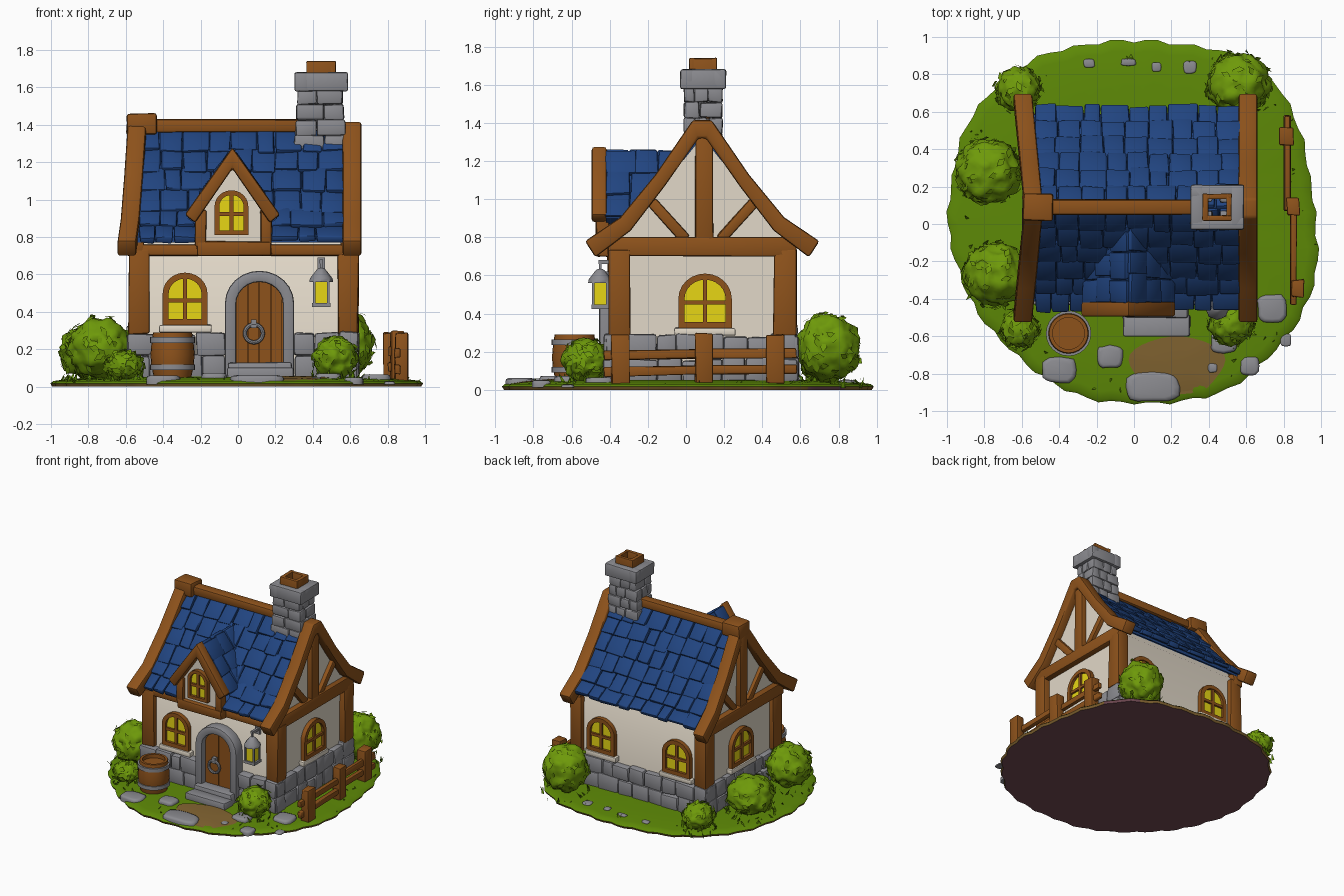
import bpy, bmesh, math, random
from mathutils import Vector, Matrix, noise

if "Cube" in bpy.data.objects:
    bpy.data.objects.remove(bpy.data.objects["Cube"])

random.seed(7)
U = random.uniform

def mat(name, *c):
    m = bpy.data.materials.new(name)
    m.diffuse_color = (*c, 1)
    m.use_nodes = True
    m.node_tree.nodes["Principled BSDF"].inputs["Base Color"].default_value = m.diffuse_color
    return m

WOOD = mat("wood brown", .27, .085, .011)
BLUE = mat("roof blue", .015, .058, .215)
CREAM = mat("plaster cream", .76, .69, .58)
STONE = mat("stone grey", .26, .26, .28)
GLOW = mat("window yellow", .88, .74, .008)
GRASS = mat("grass green", .11, .25, .002)
LEAF = mat("leaf green", .155, .32, .003)
DIRT = mat("dirt tan", .22, .125, .03)
BASE = mat("underside plum", .17, .07, .088)

# ---- helpers ----
def finish(bm, name, *mats, bevel=0, rule=None, angle=40):
    bmesh.ops.recalc_face_normals(bm, faces=bm.faces)
    if bevel:
        es = [e for e in bm.edges if len(e.link_faces) == 2 and e.calc_face_angle() > .5]
        bmesh.ops.bevel(bm, geom=es, offset=bevel, segments=2, profile=.5, affect='EDGES', clamp_overlap=True)
    bm.normal_update()
    for f in bm.faces:
        f.smooth = True
        if rule:
            f.material_index = rule(f)
    me = bpy.data.meshes.new(name)
    bm.to_mesh(me)
    bm.free()
    me.set_sharp_from_angle(angle=math.radians(angle))
    for m in mats:
        me.materials.append(m)
    ob = bpy.data.objects.new(name, me)
    bpy.context.collection.objects.link(ob)

def box(bm, M, size, jit=0):
    for v in bmesh.ops.create_cube(bm, size=1, matrix=M @ Matrix.Diagonal((*size, 1)))['verts']:
        v.co += Vector((U(-jit, jit), U(-jit, jit), U(-jit, jit)))

def span(bm, x0, x1, y0, y1, z0, z1, jit=0, M=Matrix()):
    box(bm, M @ Matrix.Translation(((x0+x1)/2, (y0+y1)/2, (z0+z1)/2)), (x1-x0, y1-y0, z1-z0), jit)

def frame(loc, x, y):
    x = Vector(x).normalized()
    z = x.cross(Vector(y)).normalized()
    M = Matrix((x, z.cross(x), z)).transposed().to_4x4()
    M.translation = loc
    return M

def beam(bm, p, q, w, h, side=(1, 0, 0), jit=.004):
    p, q = Vector(p), Vector(q)
    box(bm, frame((p+q)/2, side, q-p), (w, (q-p).length, h), jit)

def loft(bm, rings, closed=False, M=Matrix()):
    R = [[bm.verts.new(M @ Vector(p)) for p in r] for r in rings]
    n = len(R[0])
    for a, b in zip(R, R[1:] + (R[:1] if closed else [])):
        for i in range(n):
            bm.faces.new((a[i], a[(i+1) % n], b[(i+1) % n], b[i]))
    if not closed:
        bm.faces.new(R[0])
        bm.faces.new(R[-1])

def circle(r, z, cx=0, cy=0, n=24):
    return [(cx + r*math.cos(2*math.pi*i/n), cy + r*math.sin(2*math.pi*i/n), z) for i in range(n)]

def arch(w, h, z0=0, n=12):
    rise = w*.47
    arc = [(-w/2*math.cos(math.pi*i/n), z0 + h - rise + rise*math.sin(math.pi*i/n)) for i in range(n+1)]
    return [(-w/2, z0)] + arc + [(w/2, z0)]

def cuts(a, b, step):
    n = max(1, round((b-a)/step))
    e = [a + (b-a)*(i + (U(-.2, .2) if 0 < i < n else 0))/n for i in range(n+1)]
    return list(zip(e, e[1:]))

def lerp(tab, t):
    for (a, u), (b, v) in zip(tab, tab[1:]):
        if t <= b:
            return u + (v-u)*(t-a)/(b-a)
    return tab[-1][1]

new = bmesh.new

# ---- ground ----
RAD = [.97, .97, 1.02, 1.07, 1.05, .99, .98, .99, 1.03, 1.04, 1.04, 1.0, .995, .97, .96, .94, .95, .965, .955, .98, 1.02, 1.01, 1.02, 1.01]
def radius(a):
    t = (a/math.radians(15)) % 24
    i = int(t)
    return RAD[i] + (RAD[(i+1) % 24]-RAD[i])*(t-i)
HEIGHT = [(0, .06), (.75, .05), (.94, .035), (1, .015)]
def ground(x, y):
    return lerp(HEIGHT, math.hypot(x, y)/radius(math.atan2(y, x)))
bm = new()
angs = [2*math.pi*i/96 for i in range(96)]
loft(bm, [[(k*(radius(a) + .010*math.sin(a*31))*math.cos(a), k*(radius(a) + .010*math.sin(a*31))*math.sin(a), z) for a in angs]
          for k, z in ((.99, 0), (1, .018), (.985, .03), (.94, .037), (.75, .05), (.3, .06))])
finish(bm, "ground", GRASS, DIRT, BASE, rule=lambda f: 2 if f.normal.z < -.5 else 1 if f.calc_center_median().z < .012 else 0)
bm = new()
patch = [[(.23 + k*.25*math.cos(a)*(1+.1*math.sin(3*a)), -.76 + k*.16*math.sin(a)) for a in angs[::3]] for k in (1, .6, .2)]
loft(bm, [[(x, y, ground(x, y) + .006) for x, y in r] for r in patch])
finish(bm, "dirt_path", DIRT)
bm = new()
# rounded, flattened stones: superellipse rings
for x, y, w, d in ((-.4, -.78, .19, .14), (-.13, -.71, .14, .12), (.1, -.87, .29, .16), (.48, -.63, .14, .12), (.62, -.76, .1, .1),
                   (.74, -.45, .16, .15), (.81, -.62, .06, .07), (.42, -.77, .05, .05), (-.24, .86, .06, .05), (-.03, .865, .08, .04),
                   (.12, .84, .05, .05), (.3, .84, .07, .07)):
    g, h = ground(x, y), .024 if w > .09 else .012
    sq = lambda t: math.copysign(abs(t)**.6, t)
    wob = [U(.93, 1.06) for a in angs[::6]]
    loft(bm, [[(x + k*m*w/2*sq(math.cos(a)), y + k*m*d/2*sq(math.sin(a)), z) for a, m in zip(angs[::6], wob)]
              for k, z in ((1, .012), (1, g+h*.3), (.93, g+h*.8), (.75, g+h))])
finish(bm, "ground_stones", STONE, angle=60)

# ---- walls ----
CY = .085
bm = new()
loft(bm, [[(x, -.37, .04), (x, .54, .04), (x, .54, .76), (x, CY, 1.33), (x, -.37, .76)] for x in (-.55, .595)])
loft(bm, [[(-.2, y, .72), (.14, y, .72), (.14, y, .95), (-.03, y, 1.2), (-.2, y, .95)] for y in (-.44, 0)])
finish(bm, "plaster_walls", CREAM)

# ---- foundation stones, door arch and step ----
bm = new()
for z0, z1 in ((.04, .165), (.165, .285)):
    for a, b in cuts(-.59, -.07, .13) + cuts(.3, .64, .12):
        span(bm, a, b, -.43, -.33, z0, z1 + U(-.01, .01), .006)
    for a, b in cuts(-.59, .64, .13):
        span(bm, a, b, .5, .59, z0, z1 + U(-.01, .01), .006)
    for a, b in cuts(-.42, .58, .13):
        span(bm, -.59, -.5, a, b, z0, z1 + U(-.01, .01), .006)
        span(bm, .55, .645, a, b, z0, z1 + U(-.01, .01), .006)
finish(bm, "foundation_stones", STONE, bevel=.014)
bm = new()
D = Matrix.Translation((.115, 0, 0))
loft(bm, [[(a, -.36, b), (a, -.455, b), (c, -.455, d), (c, -.36, d)]
          for (a, b), (c, d) in zip(arch(.37, .57, .05), arch(.25, .51, .05))], M=D)
span(bm, -.06, .3, -.6, -.49, .03, .10, .005)
span(bm, -.05, .29, -.5, -.38, .03, .13, .005)
finish(bm, "door_arch_and_steps", STONE, bevel=.012)
bm = new()
loft(bm, [[(x, y, z) for x, z in arch(.26, .45, .12)] for y in (-.36, -.4)], M=D)
for i in range(4):
    u, v = -.122 + i*.061, -.064 + i*.061
    top = lambda x: .45 + .115*math.sqrt(max(0, 1-(x/.127)**2))
    loft(bm, [[(u, y, .125), (v, y, .125), (v, y, top(v)), ((u+v)/2, y, top((u+v)/2)), (u, y, top(u))] for y in (-.39, -.41)], M=D)
finish(bm, "door", WOOD)
bm = new()
loft(bm, [[((.048 + .011*math.cos(t))*math.cos(a), -.43 + .011*math.sin(t), .285 + (.048 + .011*math.cos(t))*math.sin(a))
           for t in angs[::12]] for a in angs[::4]], True, M=Matrix.Translation((.085, 0, 0)))
span(bm, .07, .1, -.44, -.41, .315, .36)
finish(bm, "door_ring", STONE)

# ---- windows ----
frames, panes, sills = new(), new(), new()
def window(x, y, z, w, h, turn, sill=True):
    M = Matrix.Translation((x, y, z)) @ Matrix.Rotation(math.radians(turn), 4, 'Z')
    t = .032 if w > .2 else .025
    loft(frames, [[(a, .01, b), (a, -.035, b), (c, -.035, d), (c, .01, d)]
                  for (a, b), (c, d) in zip(arch(w, h), arch(w-2*t, h-2*t, t))], True, M)
    span(frames, -.011, .011, -.03, 0, t/2, h-t/2, M=M)
    span(frames, -w/2+t/2, w/2-t/2, -.03, 0, h*.47-.011, h*.47+.011, M=M)
    loft(panes, [[(a, d, b) for a, b in arch(w-t, h-t, t/2)] for d in (-.006, -.014)], M=M)
    if sill:
        span(sills, -w/2-.02, w/2+.02, -.045, .01, -.04, 0, .003, M)
window(-.283, -.37, .33, .24, .28, 0)
window(.595, .1, .325, .28, .285, 90)
window(-.55, .1, .325, .28, .285, -90)
for x in (.37, -.31):
    window(x, .54, .33, .25, .28, 180)
window(-.035, -.44, .81, .18, .24, 0, False)
finish(frames, "window_frames", WOOD)
finish(panes, "window_panes", GLOW)
finish(sills, "window_sills", CREAM, bevel=.008)

# ---- timber frame ----
bm = new()
for x in (-.53, .59):
    for y in (-.35, .52):
        span(bm, x-.053, x+.053, y-.06, y+.06, .28, .74, .006)
for x in (-.55, .595):
    beam(bm, (x, -.41, .75), (x, .58, .75), .09, .1)
    beam(bm, (x, .093, .78), (x, .093, 1.36), .08, .095)
    beam(bm, (x, .0, .79), (x, -.18, .99), .06, .055)
    beam(bm, (x, .18, .79), (x, .36, .99), .06, .055)
span(bm, -.56, .6, -.41, -.35, .70, .76)
span(bm, -.22, .18, -.475, -.40, .70, .775, .004)
for x in (-.2, .15):
    span(bm, x-.03, x+.03, -.47, -.40, .75, .95, .004)
finish(bm, "timber_frame", WOOD, bevel=.012)

# ---- roof timbers: barge boards, ridge, dormer gable ----
bm = new()
HALF = [(.615, .78, .56, .695), (.43, .905, .375, .835), (.245, 1.13, .195, 1.07)]
PATH = [(-a, b, -c, d) for a, b, c, d in HALF] + [(-.05, 1.415, -.02, 1.32), (.05, 1.415, .02, 1.32)] + HALF[::-1]
for apex, eave in ((-.535, -.595), (.61, .61)):
    rings = []
    for a, b, c, d in PATH:
        x = apex + (eave-apex)*abs(a)/.615
        rings.append([(x-.05, CY+a, b), (x+.05, CY+a, b), (x+.05, CY+c, d), (x-.05, CY+c, d)])
    loft(bm, rings)
span(bm, -.55, .34, .05, .13, 1.36, 1.43, .004)
span(bm, -.595, -.43, .02, .165, 1.35, 1.46, .006)
loft(bm, [[(-.03, y, 1.28), (.225, y, .92), (.17, y, .875), (-.03, y, 1.165), (-.23, y, .875), (-.285, y, .92)] for y in (-.495, -.415)])
finish(bm, "roof_timbers", WOOD, bevel=.014)

# ---- roof tiles ----
ROOF = [(0, 1.365), (.22, 1.10), (.40, .875), (.56, .755)]
bm = new()
for s in (-1, 1):
    loft(bm, [[(x, CY+s*d, lerp(ROOF, d)+o) for d, o in ((0, 0), (.22, 0), (.4, 0), (.5, 0), (.5, -.03), (.4, -.04), (.22, -.05), (0, -.06))] for x in (-.55, .58)])
loft(bm, [[(-.03, y, 1.25), (.21, y, .9), (.17, y, .87), (-.03, y, 1.17), (-.23, y, .87), (-.27, y, .9)] for y in (-.42, 0)])
finish(bm, "roof_deck", BLUE)
bm = new()
def tile(p, q, along, w):
    box(bm, frame((p+q)/2, along, q-p), (w-.004, (q-p).length, .034+U(-.006, .008)), .006)
for s in (-1, 1):
    for i in range(6):
        d0 = i*.087
        runs = cuts(-.53, -.225, .12) + cuts(.175, .57, .12) if s < 0 and i > 3 else cuts(-.53, .57, .122)
        for a, b in runs:
            d1 = d0 + .112 + U(-.01, .008)
            tile(Vector(((a+b)/2, CY+s*d0, lerp(ROOF, d0))), Vector(((a+b)/2, CY+s*d1, lerp(ROOF, d1)+.022)), (1, 0, 0), b-a)
    for i in range(3):
        for a, b in cuts(-.425, 0, .13):
            t0, t1 = i*.31, i*.31 + .37
            tile(Vector((-.03+s*.24*t0, (a+b)/2, 1.25-.36*t0)), Vector((-.03+s*.24*t1, (a+b)/2, 1.265-.36*t1)), (0, 1, 0), b-a)
finish(bm, "roof_tiles", BLUE, bevel=.011)

# ---- chimney (hollow, so the roof shows inside) ----
bm = new()
for i in range(4):
    r, z, s = .138-.006*i, 1.26+.083*i, (-1)**i
    for x0, x1, y0, y1 in ((-r, .02, -.01, .045), (.02, r, -.01, .07), (.06, r, .07, .19), (-.02, .06, .135, .19), (-r, -.02, .115, .19), (-r, -.06, .045, .115)):
        x0, x1 = sorted((s*x0, s*x1))
        span(bm, .44+x0, .44+x1, y0, y1, z, z+.083, .005)
def square_ring(b, hx, hy, t, z0, z1):
    for s in (-1, 1):
        span(b, .445-hx, .445+hx, *sorted((.09+s*hy, .09+s*(hy-t))), z0, z1, .003)
        span(b, *sorted((.445+s*hx, .445+s*(hx-t))), .09-hy, .09+hy, z0, z1, .003)
square_ring(bm, .142, .12, .07, 1.58, 1.68)
finish(bm, "chimney", STONE, bevel=.011)
bm = new()
square_ring(bm, .078, .072, .028, 1.6, 1.74)
finish(bm, "chimney_pot", WOOD, bevel=.006)

# ---- barrel ----
bm = new()
B = (-.35, -.585)
loft(bm, [circle(r, z, *B) for r, z in ((.1, .05), (.113, .11), (.118, .17), (.113, .23), (.104, .29), (.085, .29), (.085, .26))])
finish(bm, "barrel", WOOD)
bm = new()
for z in (.09, .235):
    loft(bm, [circle(r, h, *B) for r, h in ((.1, z), (.121, z), (.121, z+.03), (.1, z+.03))], True)
finish(bm, "barrel_bands", STONE)

# ---- lantern ----
bm = new()
span(bm, .41, .48, -.485, -.415, .445, .56)
finish(bm, "lantern_glass", GLOW)
bm = new()
L = (.445, -.45)
span(bm, .395, .495, -.495, -.405, .425, .447)
loft(bm, [circle(r, z, *L, 8) for r, z in ((.064, .56), (.06, .58), (.025, .625), (.012, .635))])
for x in (.408, .482):
    for y in (-.487, -.413):
        span(bm, x-.007, x+.007, y-.007, y+.007, .44, .57)
span(bm, .435, .455, -.46, -.36, .66, .68)
span(bm, .438, .452, -.457, -.443, .62, .67)
span(bm, .425, .465, -.385, -.36, .63, .69)
finish(bm, "lantern_metal", STONE)

# ---- fence ----
bm = new()
POSTS = [(.875, -.345, .285), (.85, .095, .295), (.815, .465, .29)]
for x, y, h in POSTS:
    span(bm, x-.035, x+.035, y-.047, y+.047, .03, h, .006)
for z in (.105, .19):
    beam(bm, (.87, -.43, z-.01), (.835, .1, z), .035, .05)
    beam(bm, (.84, .07, z), (.8, .58, z+.005), .035, .05)
finish(bm, "fence", WOOD, bevel=.008)

# ---- bushes and grass tufts ----
bush, tufts = new(), new()
def blade(x, y, h):
    a, z = U(0, 6.28), ground(x, y) - .005
    c, s = math.cos(a)*.012, math.sin(a)*.012
    tufts.faces.new([tufts.verts.new(p) for p in ((x-c, y-s, z), (x+c, y+s, z), (x+U(-.03, .03), y+U(-.03, .03), z+h))])
for x, y, r, h in ((-.78, .28, .18, .32), (-.74, -.27, .17, .35), (-.61, -.56, .1, .17), (-.62, .72, .12, .22), (.56, .75, .17, .39), (.52, -.53, .12, .25)):
    c = Vector((x, y, .03 + h/2))
    vs = bmesh.ops.create_icosphere(bush, subdivisions=4, radius=1)['verts']
    for i, v in enumerate(vs):
        n = v.co.normalized()
        k = .96 + .16*noise.noise(n*3 + c*9) + .07*noise.noise(n*8 + c)
        v.co = c + Vector((n.x*r, n.y*r, n.z*(h/2-.01)))*k
    for v in random.sample(vs, 70):
        d = (v.co - c).normalized()
        t = d.orthogonal()
        t.rotate(Matrix.Rotation(U(0, 6.28), 3, d))
        t, w = t*.022, d.cross(t)*.013
        p = v.co
        bush.faces.new([bush.verts.new(q) for q in (p-t, p+w+d*.008, p+t+d*.016, p-w+d*.008)])
    for i in range(20):
        a = U(0, 6.28)
        blade(x + math.cos(a)*r, y + math.sin(a)*r, U(.03, .06))
for i in range(50):
    a, k = U(0, 6.28), U(.88, .97)
    blade(k*radius(a)*math.cos(a), k*radius(a)*math.sin(a), U(.015, .035))
finish(bush, "bushes", LEAF, angle=50)
finish(tufts, "grass_tufts", GRASS)
